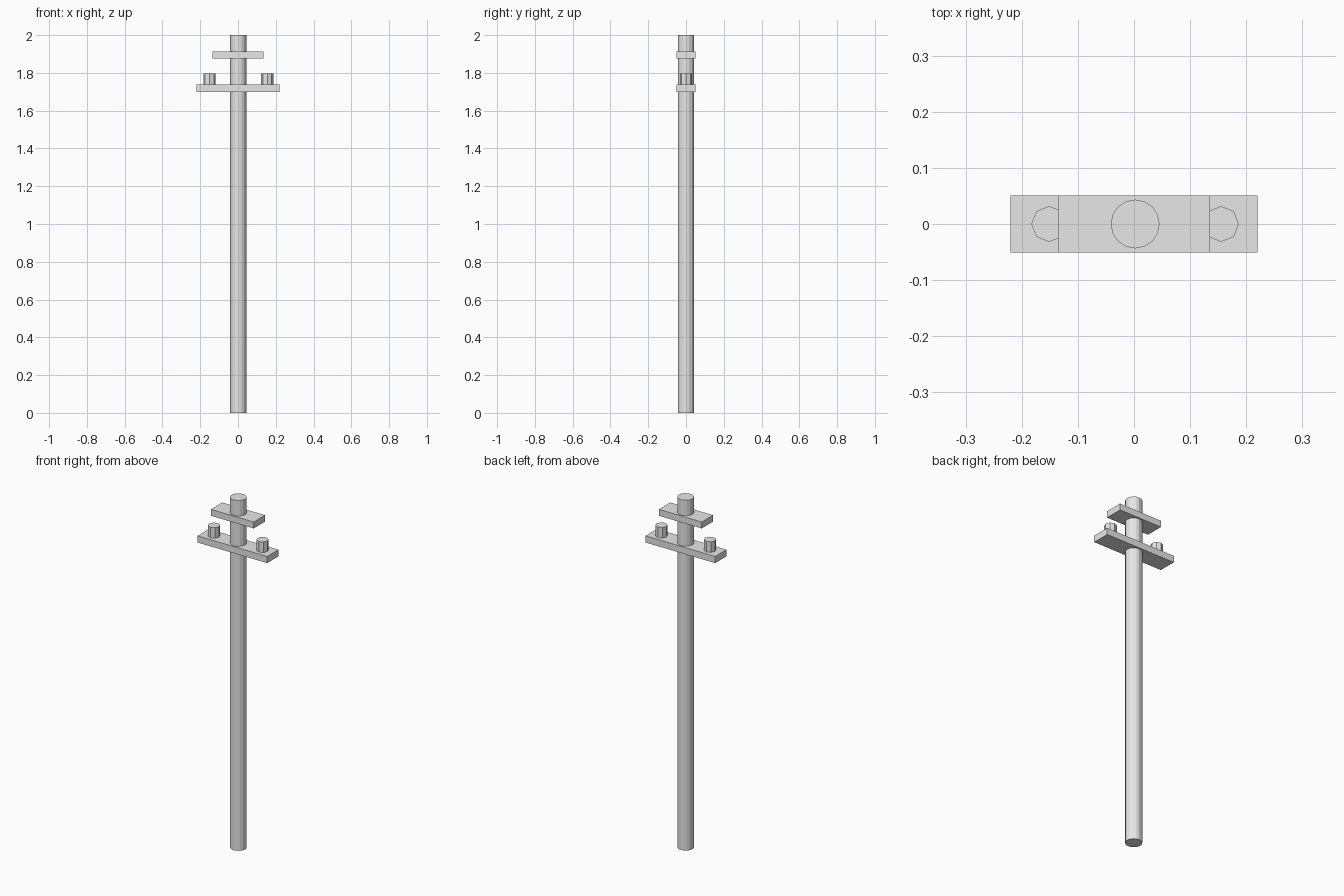
import bpy

cube = bpy.data.objects.get("Cube")
if cube:
    bpy.data.objects.remove(cube, do_unlink=True)

# One plain grey for the whole model
GREY = (0.8, 0.8, 0.8, 1)
grey = bpy.data.materials.new("light_grey")
grey.use_nodes = True
grey.diffuse_color = GREY
grey.node_tree.nodes["Principled BSDF"].inputs["Base Color"].default_value = GREY


def finish(name):
    obj = bpy.context.object
    obj.name = name
    obj.data.materials.append(grey)
    return obj


def post(name, x, radius, bottom, top, sides):
    bpy.ops.mesh.primitive_cylinder_add(
        vertices=sides, radius=radius, depth=top - bottom,
        location=(x, 0, (bottom + top) / 2))
    return finish(name)


def beam(name, length, bottom, top):
    bpy.ops.mesh.primitive_cube_add(size=1, location=(0, 0, (bottom + top) / 2))
    obj = finish(name)
    obj.scale = (length, 0.102, top - bottom)
    bpy.ops.object.transform_apply(location=False, rotation=False, scale=True)
    return obj


# Upright pole
post("pole", 0.002, 0.0435, 0, 2, 16)

# Two crossarms
beam("lower_crossarm", 0.44, 1.7, 1.738)
beam("upper_crossarm", 0.27, 1.875, 1.912)

# Insulators standing on the lower crossarm
for side, x in (("left", 0.155), ("right", -0.151)):
    post(side + "_insulator", x, 0.032, 1.738, 1.798, 8)
